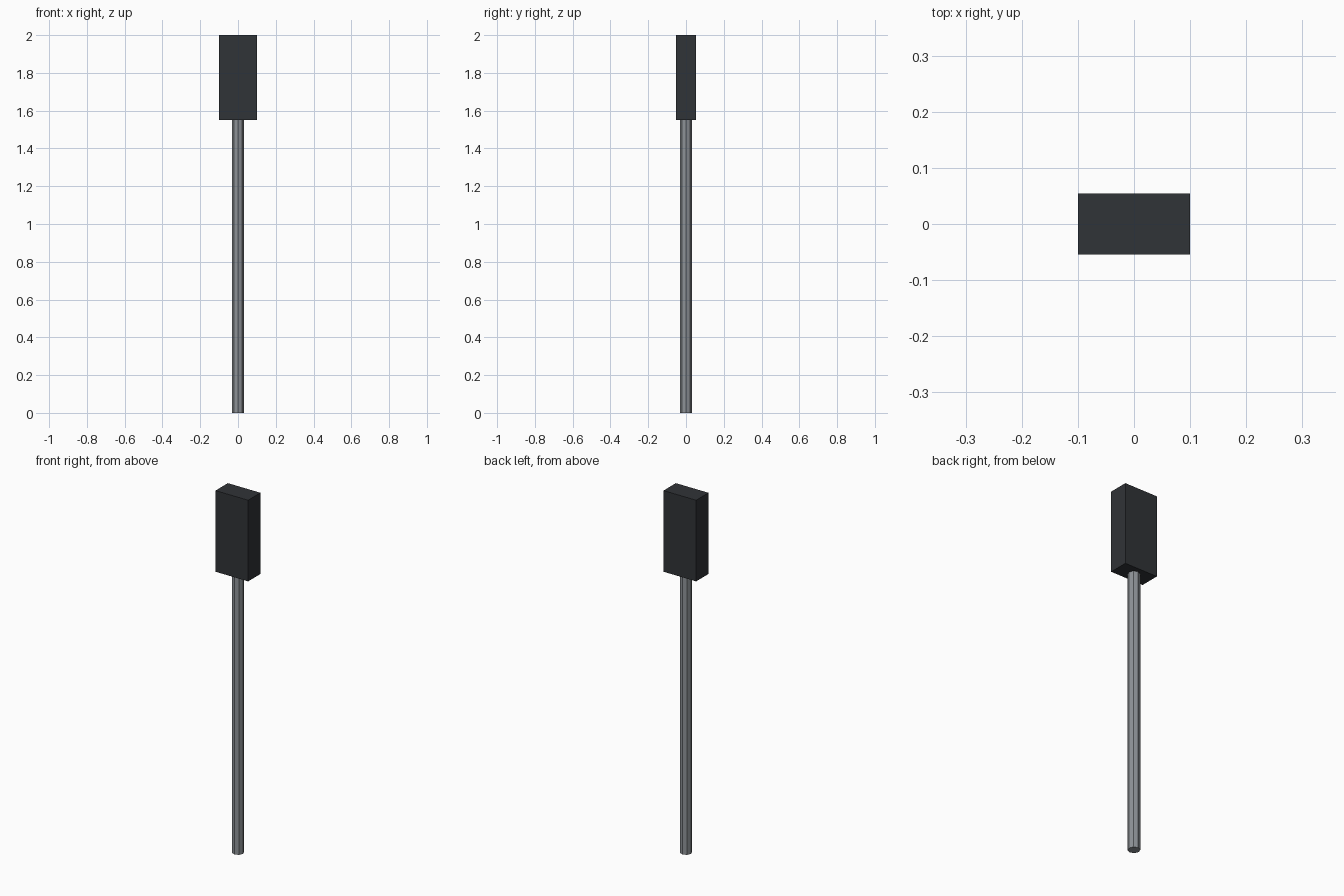
import bpy

if "Cube" in bpy.data.objects:
    bpy.data.objects.remove(bpy.data.objects["Cube"])


def material(name, color):
    mat = bpy.data.materials.new(name)
    mat.diffuse_color = color
    mat.use_nodes = True
    mat.node_tree.nodes["Principled BSDF"].inputs["Base Color"].default_value = mat.diffuse_color
    return mat


# Straight metal pole
pole_height = 1.55
bpy.ops.mesh.primitive_cylinder_add(vertices=8, radius=0.031, depth=pole_height,
                                    location=(0, 0, pole_height / 2))
pole = bpy.context.object
pole.name = "pole"
pole.data.materials.append(material("grey_metal", (0.27, 0.29, 0.31, 1)))

# Dark rectangular head on top of the pole
head_height = 2.0 - pole_height
bpy.ops.mesh.primitive_cube_add(size=1, location=(0, 0, pole_height + head_height / 2))
head = bpy.context.object
head.name = "head_box"
head.scale = (0.2, 0.108, head_height)
bpy.ops.object.transform_apply(location=False, rotation=False, scale=True)
head.data.materials.append(material("dark_housing", (0.03, 0.033, 0.038, 1)))
